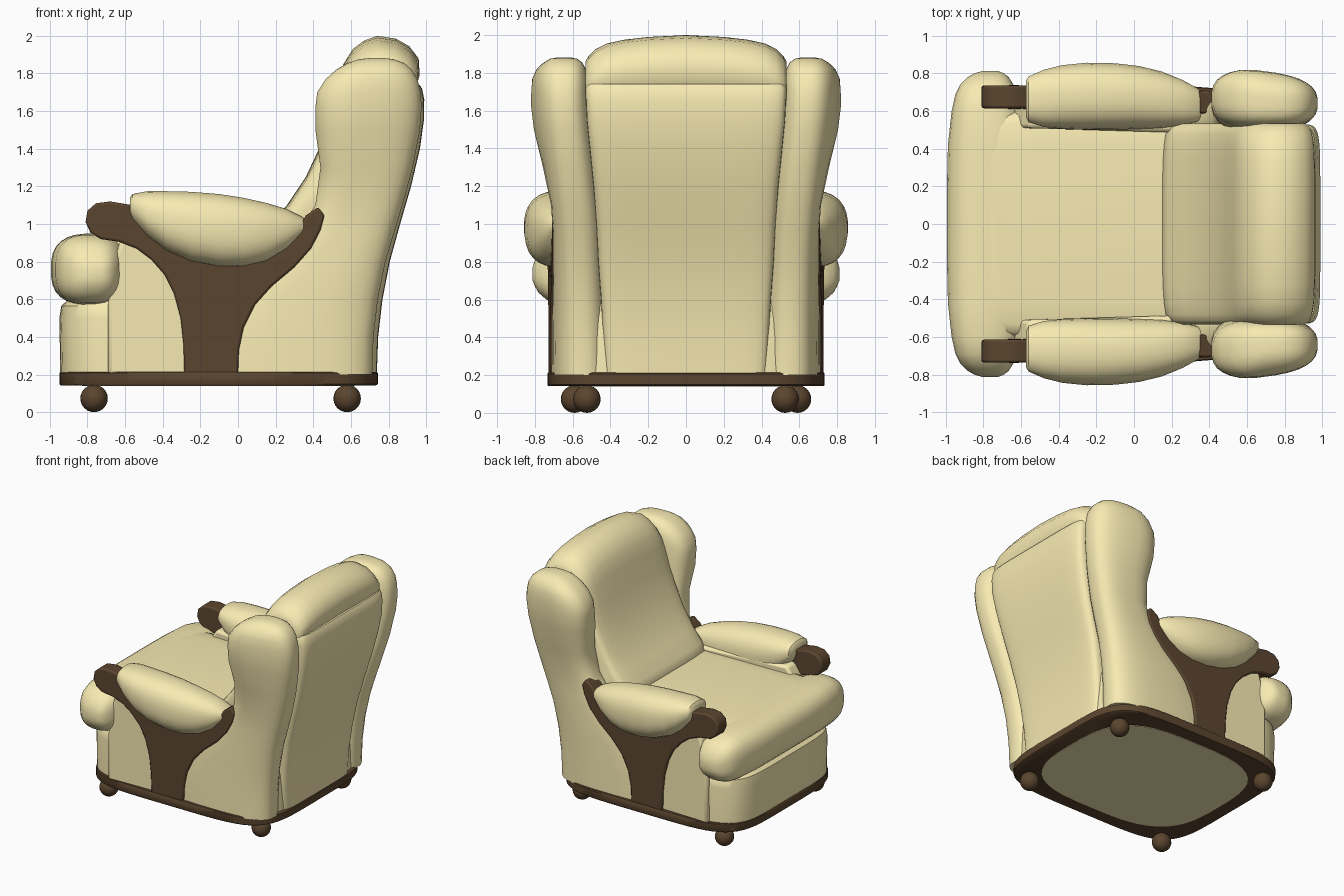
import bpy, bmesh, math


def material(name, rgb):
    m = bpy.data.materials.new(name)
    m.diffuse_color = (*rgb, 1)
    return m


LEATHER = material("cream_leather", (0.94, 0.83, 0.45))
WOOD = material("dark_wood", (0.105, 0.060, 0.028))


def finish(name, rings, mat, mirror=False, bevel=0, angle=40):
    """Skin a list of equal-length point rings, cap both ends and shade."""
    bm = bmesh.new()
    vs = [[bm.verts.new(p) for p in r] for r in rings]
    n = len(vs[0])
    for a, b in zip(vs, vs[1:]):
        for i in range(n):
            bm.faces.new((a[i], a[(i + 1) % n], b[(i + 1) % n], b[i]))
    bm.faces.new(vs[0])
    bm.faces.new(vs[-1])
    bmesh.ops.recalc_face_normals(bm, faces=bm.faces)
    me = bpy.data.meshes.new(name)
    bm.to_mesh(me)
    bm.free()
    me.materials.append(mat)
    ob = bpy.data.objects.new(name, me)
    bpy.context.collection.objects.link(ob)
    bpy.ops.object.select_all(action='DESELECT')
    ob.select_set(True)
    bpy.context.view_layer.objects.active = ob
    bpy.ops.object.shade_smooth_by_angle(angle=math.radians(angle))
    if bevel:
        b = ob.modifiers.new("bevel", 'BEVEL')
        b.width, b.segments, b.limit_method = bevel, 2, 'ANGLE'
        b.angle_limit = math.radians(50)
    if mirror:
        m = ob.modifiers.new("mirror", 'MIRROR')
        m.use_axis = (False, True, False)
    return ob


def loft(name, axis, sections, mat, e=3.0, n=28, **kw):
    """Superellipse sections (pos, a0, a1, b0, b1) stacked along an axis."""
    rings = []
    for p, a0, a1, b0, b1 in sections:
        ring = []
        for i in range(n):
            t = 2 * math.pi * (i + 0.5) / n
            c, s = math.cos(t), math.sin(t)
            a = (a0 + a1) / 2 + (a1 - a0) / 2 * math.copysign(abs(c) ** (2 / e), c)
            b = (b0 + b1) / 2 + (b1 - b0) / 2 * math.copysign(abs(s) ** (2 / e), s)
            ring.append({'X': (p, a, b), 'Y': (a, p, b), 'Z': (a, b, p)}[axis])
        rings.append(ring)
    return finish(name, rings, mat, **kw)


def slab(name, profile, y0, y1, mat, bevel):
    """Side profile (x, z) given thickness in y, toeing in to the rear."""
    rings = [[(x, y - 0.03 * max(0, x + 0.57), z) for x, z in profile] for y in (y0, y1)]
    return finish(name, rings, mat, mirror=True, bevel=bevel)


# Wooden base with fabric underside
loft("base_frame", 'Z', [(0.143, -0.945, 0.735, -0.73, 0.73), (0.15, -0.95, 0.745, -0.735, 0.735),
                         (0.207, -0.95, 0.745, -0.735, 0.735), (0.213, -0.945, 0.735, -0.73, 0.73)],
     WOOD, e=5, n=56)
loft("underside_panel", 'Z', [(0.139, -0.83, 0.62, -0.62, 0.62), (0.16, -0.83, 0.62, -0.62, 0.62)],
     LEATHER, e=3.2, n=40)

# Ball feet
for tag, x, y in (("front", -0.765, 0.59), ("back", 0.58, 0.525)):
    for side, s in (("left", -1), ("right", 1)):
        bpy.ops.mesh.primitive_uv_sphere_add(segments=20, ring_count=12, radius=0.073,
                                             location=(x, s * y, 0.073))
        foot = bpy.context.object
        foot.name = f"{tag}_{side}_foot"
        foot.data.materials.append(WOOD)
        bpy.ops.object.shade_smooth()

# Lower upholstered body with front rail
loft("lower_body", 'Z', [(0.2, -0.945, 0.72, -0.70, 0.70), (0.5, -0.95, 0.71, -0.70, 0.70),
                         (0.565, -0.94, 0.70, -0.695, 0.695), (0.60, -0.90, 0.68, -0.67, 0.67)],
     LEATHER, e=5.5, n=56)

# Seat cushion and its wide front roll
loft("seat_cushion", 'Z', [(0.56, -0.88, 0.45, -0.56, 0.56), (0.89, -0.9, 0.45, -0.60, 0.60),
                           (0.925, -0.88, 0.45, -0.58, 0.58), (0.94, -0.82, 0.42, -0.54, 0.54),
                           (0.952, -0.74, 0.35, -0.42, 0.42)], LEATHER, e=7, n=48)
half = [(0.2, -0.995, -0.54, 0.568, 0.95), (0.42, -0.99, -0.56, 0.568, 0.948),
        (0.6, -0.97, -0.6, 0.57, 0.943), (0.69, -0.95, -0.62, 0.58, 0.925),
        (0.74, -0.925, -0.64, 0.60, 0.895), (0.78, -0.885, -0.665, 0.635, 0.85),
        (0.80, -0.85, -0.69, 0.67, 0.81), (0.812, -0.81, -0.72, 0.70, 0.77)]
loft("seat_front_roll", 'Y', [(-h[0], *h[1:]) for h in reversed(half)] + half, LEATHER, e=2.7)

# Padded arm walls
slab("arm_wall", [(-0.69, 0.2), (-0.69, 0.58), (-0.67, 0.76), (-0.63, 0.9), (-0.56, 1.0),
                  (0.3, 0.97), (0.42, 0.95), (0.5, 0.8), (0.5, 0.2)], 0.51, 0.717, LEATHER, 0.02)

# Y-shaped wooden arm supports
slab("arm_support", [(-0.285, 0.2), (-0.29, 0.36), (-0.305, 0.5), (-0.34, 0.63), (-0.39, 0.73),
                     (-0.46, 0.81), (-0.54, 0.87), (-0.63, 0.905), (-0.73, 0.92), (-0.785, 0.955),
                     (-0.81, 1.01), (-0.80, 1.07), (-0.755, 1.11), (-0.68, 1.12), (-0.56, 1.10),
                     (-0.5, 1.03), (-0.38, 0.93), (-0.22, 0.86), (0.0, 0.84), (0.18, 0.87),
                     (0.3, 0.94), (0.36, 1.045), (0.425, 1.09), (0.46, 1.045), (0.44, 0.97),
                     (0.39, 0.87), (0.3, 0.77), (0.18, 0.67), (0.09, 0.57), (0.03, 0.45),
                     (0.005, 0.33), (0.0, 0.2)], 0.615, 0.737, WOOD, 0.012)

# Arm pads
loft("arm_pad", 'X', [(-0.575, 0.57, 0.76, 1.06, 1.14), (-0.56, 0.54, 0.785, 1.02, 1.16),
                      (-0.48, 0.515, 0.82, 0.93, 1.175), (-0.38, 0.505, 0.845, 0.855, 1.175),
                      (-0.25, 0.5, 0.858, 0.80, 1.172), (-0.1, 0.5, 0.855, 0.772, 1.16),
                      (0.03, 0.505, 0.84, 0.772, 1.14), (0.15, 0.51, 0.81, 0.80, 1.113),
                      (0.26, 0.525, 0.765, 0.86, 1.08), (0.34, 0.545, 0.72, 0.935, 1.04),
                      (0.372, 0.58, 0.685, 0.97, 1.01)], LEATHER, e=2.4, mirror=True)

# Wings running from the base to the headrest, narrower at the rear
wing = loft("wing", 'Z', [(0.2, -0.25, 0.715, 0.38, 0.712), (0.4, -0.22, 0.722, 0.39, 0.71),
                          (0.6, -0.12, 0.745, 0.405, 0.708), (0.8, 0.15, 0.785, 0.425, 0.705),
                          (0.95, 0.31, 0.83, 0.44, 0.705), (1.1, 0.41, 0.875, 0.455, 0.715),
                          (1.3, 0.437, 0.93, 0.475, 0.76), (1.5, 0.41, 0.968, 0.495, 0.81),
                          (1.62, 0.41, 0.977, 0.505, 0.825), (1.7, 0.42, 0.972, 0.51, 0.825),
                          (1.77, 0.465, 0.955, 0.515, 0.82), (1.82, 0.52, 0.925, 0.53, 0.80),
                          (1.855, 0.58, 0.885, 0.55, 0.765), (1.875, 0.64, 0.83, 0.58, 0.73),
                          (1.882, 0.70, 0.78, 0.62, 0.69)],
            LEATHER, e=2.8, mirror=True)
for v in wing.data.vertices:
    rear, high = max(0, v.co.x - 0.6), min(1, max(0, (v.co.z - 1.1) / 0.3))
    v.co.y -= 0.45 * rear * high * max(0, v.co.y - 0.53)

# Outer back panel
loft("back_panel", 'Z', [(0.2, 0.45, 0.738, -0.43, 0.43), (0.4, 0.45, 0.745, -0.44, 0.44),
                         (0.6, 0.5, 0.768, -0.45, 0.45), (0.8, 0.5, 0.807, -0.465, 0.465),
                         (1.0, 0.55, 0.862, -0.475, 0.475), (1.2, 0.6, 0.92, -0.49, 0.49),
                         (1.4, 0.65, 0.967, -0.51, 0.51), (1.55, 0.7, 0.988, -0.525, 0.525),
                         (1.66, 0.7, 0.99, -0.53, 0.53), (1.72, 0.7, 0.978, -0.53, 0.53),
                         (1.74, 0.72, 0.965, -0.52, 0.52)], LEATHER, e=7, n=48)

# Reclined back cushion with rolled, crowned headrest
profile = [(0.18, 0.85), (0.14, 0.93), (0.18, 1.01), (0.26, 1.1), (0.36, 1.25), (0.44, 1.42),
           (0.49, 1.58), (0.53, 1.75), (0.56, 1.85), (0.61, 1.93), (0.67, 1.975), (0.74, 2.0),
           (0.84, 1.985), (0.91, 1.945), (0.96, 1.88), (0.965, 1.8), (0.945, 1.73), (0.8, 1.5),
           (0.65, 0.85)]
half = [(0.0, 1.0, 0.0), (0.2, 1.0, 0.01), (0.33, 0.99, 0.025), (0.42, 0.97, 0.045),
        (0.48, 0.93, 0.075), (0.515, 0.87, 0.11), (0.533, 0.75, 0.14)]
stations = [(-y, k, d) for y, k, d in reversed(half[1:])] + half
rings = []
for y, k, drop in stations:
    ring = []
    for x, z in profile:
        cx = 0.42 + 0.36 * (z - 0.85) / 1.15
        ring.append((cx + (x - cx) * k, y, z - drop * min(1, max(0, (z - 1.4) / 0.55))))
    rings.append(ring)
finish("back_cushion", rings, LEATHER, angle=60)
